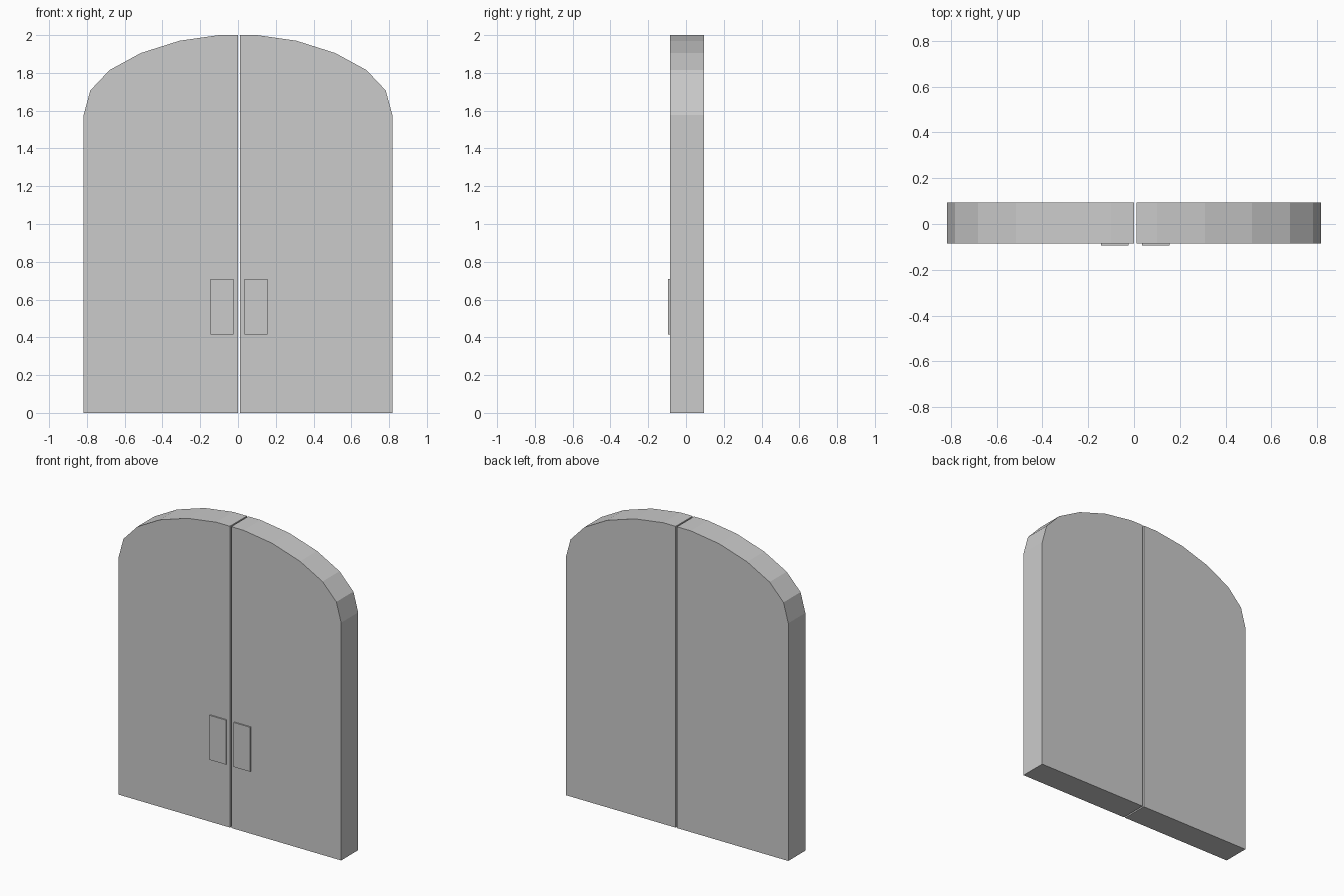
import bpy
import bmesh

if "Cube" in bpy.data.objects:
    bpy.data.objects.remove(bpy.data.objects["Cube"])

SEAM = 0.005                  # x of the gap between the leaves
FRONT, BACK = -0.085, 0.094   # door thickness range in y

# Outline of one leaf: (distance from centre, height)
ARCH = [(0.10, 2.0), (0.31, 1.97), (0.515, 1.905),
        (0.68, 1.815), (0.782, 1.707), (0.817, 1.578), (0.817, 0.0)]


def prism(name, outline, y0, y1):
    """Extrude a flat x-z outline from y0 to y1."""
    bm = bmesh.new()
    face = bm.faces.new([bm.verts.new((x, y0, z)) for x, z in outline])
    ext = bmesh.ops.extrude_face_region(bm, geom=[face], use_keep_orig=True)
    moved = [v for v in ext["geom"] if isinstance(v, bmesh.types.BMVert)]
    bmesh.ops.translate(bm, verts=moved, vec=(0, y1 - y0, 0))
    bmesh.ops.recalc_face_normals(bm, faces=bm.faces)
    mesh = bpy.data.meshes.new(name)
    bm.to_mesh(mesh)
    bm.free()
    obj = bpy.data.objects.new(name, mesh)
    bpy.context.collection.objects.link(obj)
    return obj


for side, s in (("left", -1), ("right", 1)):
    # Arched door leaf
    inner = SEAM + s * 0.005
    leaf = [(inner, 0.0), (inner, 2.0)] + [(s * x, z) for x, z in ARCH]
    prism(f"{side}_door_leaf", leaf, FRONT, BACK)

    # Thin handle plate on the front
    a, b = SEAM + s * 0.029, SEAM + s * 0.150
    plate = [(a, 0.415), (a, 0.71), (b, 0.71), (b, 0.415)]
    prism(f"{side}_handle_plate", plate, -0.094, FRONT + 0.003)
